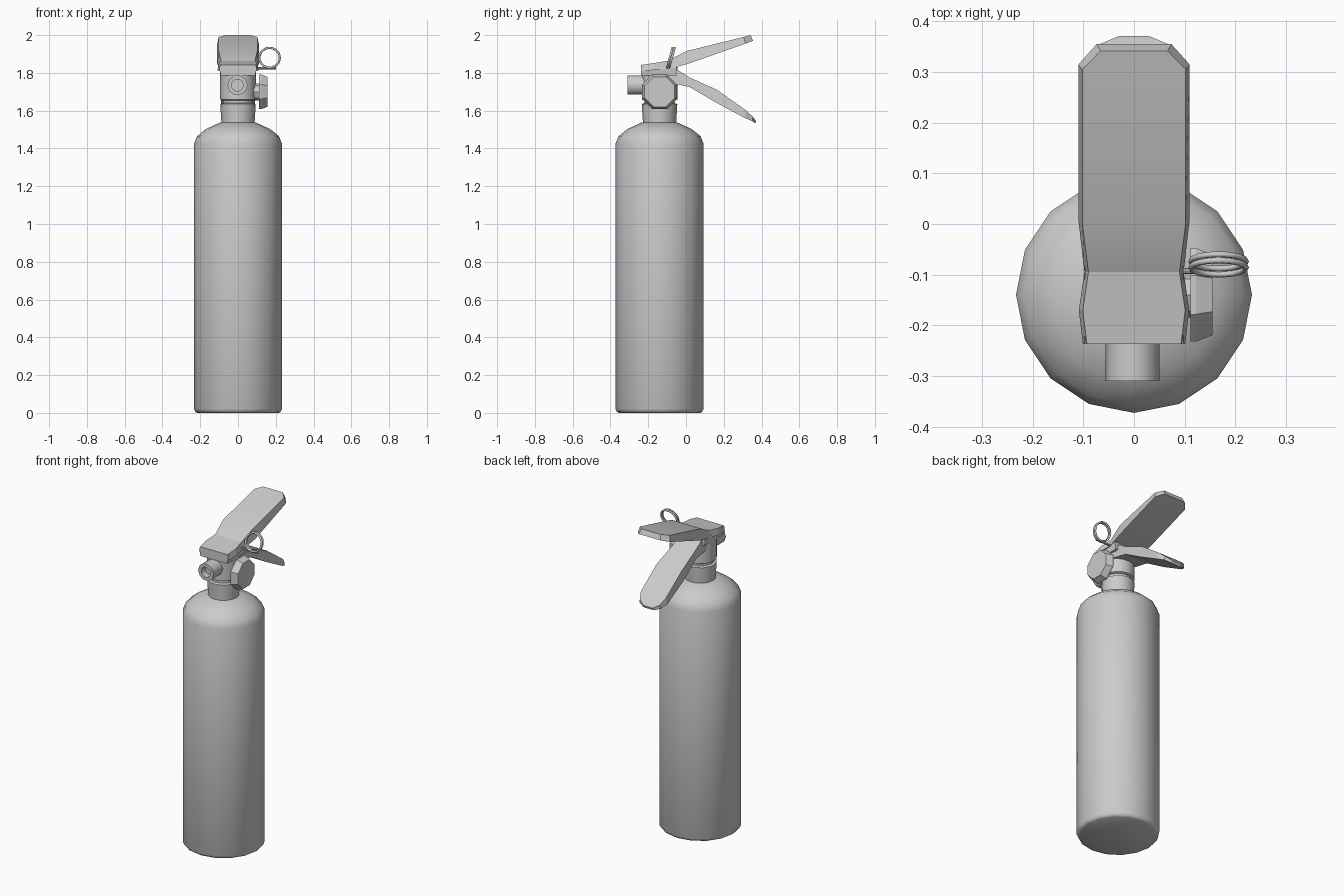
import bpy, bmesh, math
from mathutils import Matrix, Vector

cube = bpy.data.objects.get("Cube")
if cube:
    bpy.data.objects.remove(cube, do_unlink=True)

grey = bpy.data.materials.new("plain grey")
grey.use_nodes = True
COLOUR = (0.6, 0.6, 0.6, 1)
grey.diffuse_color = COLOUR
grey.node_tree.nodes["Principled BSDF"].inputs["Base Color"].default_value = COLOUR

AXIS_Y = -0.14  # the bottle stands forward of the centre


def finish(name, bm, angle=30):
    bmesh.ops.recalc_face_normals(bm, faces=bm.faces)
    mesh = bpy.data.meshes.new(name)
    bm.to_mesh(mesh)
    bm.free()
    obj = bpy.data.objects.new(name, mesh)
    bpy.context.collection.objects.link(obj)
    mesh.materials.append(grey)
    bpy.ops.object.select_all(action='DESELECT')
    obj.select_set(True)
    bpy.context.view_layer.objects.active = obj
    bpy.ops.object.shade_smooth_by_angle(angle=math.radians(angle))
    return obj


def loft(bm, rings):
    """Join closed rings of points and cap both ends."""
    rows = [[bm.verts.new(p) for p in ring] for ring in rings]
    n = len(rows[0])
    for a, b in zip(rows, rows[1:]):
        for i in range(n):
            j = (i + 1) % n
            bm.faces.new((a[i], a[j], b[j], b[i]))
    bm.faces.new(rows[0])
    bm.faces.new(rows[-1])


def turned(name, profile, sides, place, angle=30, spin=0):
    """Turn (radius, height) pairs round the local z axis."""
    bm = bmesh.new()
    turns = [math.tau * (i + spin) / sides for i in range(sides)]
    loft(bm, [[place @ Vector((r * math.cos(t), r * math.sin(t), h)) for t in turns]
              for r, h in profile])
    return finish(name, bm, angle)


def lever(name, stations, flare):
    """Solid lever from (y, top, bottom y, bottom, half width) stations."""
    bm = bmesh.new()
    loft(bm, [[(-w - flare, yb, zb), (-w, y, z), (w, y, z), (w + flare, yb, zb)]
              for y, z, yb, zb, w in stations])
    return finish(name, bm, 15)


# Bottle and neck
upright = Matrix.Translation((0, AXIS_Y, 0))
turned("bottle", [(0.215, 0), (0.226, 0.006), (0.233, 0.02), (0.233, 1.425),
                  (0.217, 1.465), (0.17, 1.503), (0.095, 1.537)], 16, upright, 40)
turned("neck", [(0.087, 1.52), (0.094, 1.635), (0.08, 1.64)], 16, upright)
turned("neck_ring", [(0.08, 1.63), (0.08, 1.665)], 16, upright)
turned("valve_body", [(0.085, 1.655), (0.094, 1.66), (0.094, 1.83)], 16, upright)

# Block that carries both levers
bm = bmesh.new()
loft(bm, [[(-w, -0.237, z), (w, -0.237, z), (w, -0.05, z), (-w, -0.05, z)]
          for z, w in ((1.785, 0.092), (1.835, 0.098))])
finish("lever_block", bm)

# Hollow outlet at the front
forward = Matrix.Translation((-0.003, 0, 1.735)) @ Matrix.Rotation(math.pi / 2, 4, 'X')
turned("outlet", [(0.053, 0.2), (0.053, 0.31), (0.032, 0.31), (0.032, 0.27)], 10, forward, 40)

# Pressure gauge on the left side
sideways = Matrix.Translation((0, AXIS_Y, 1.7)) @ Matrix.Rotation(math.pi / 2, 4, 'Y')
turned("gauge_stem", [(0.045, 0.07), (0.045, 0.12)], 8, sideways)
turned("gauge", [(0.1, 0.112), (0.1, 0.122), (0.086, 0.155)], 8, sideways, 20, spin=0.5)

# Levers
lever("upper_lever", [(-0.237, 1.842, -0.237, 1.81, 0.093),
                      (-0.17, 1.852, -0.17, 1.815, 0.101),
                      (-0.095, 1.864, -0.095, 1.82, 0.09),
                      (0.0, 1.915, 0.01, 1.848, 0.102),
                      (0.305, 1.99, 0.315, 1.955, 0.102),
                      (0.342, 2.0, 0.355, 1.97, 0.066)], 0.008)
lever("lower_lever", [(-0.1, 1.825, -0.1, 1.75, 0.075),
                      (-0.05, 1.82, -0.05, 1.74, 0.075),
                      (0.02, 1.775, 0.02, 1.725, 0.075),
                      (0.165, 1.71, 0.155, 1.645, 0.085),
                      (0.32, 1.6, 0.31, 1.562, 0.085),
                      (0.355, 1.567, 0.35, 1.545, 0.068),
                      (0.371, 1.545, 0.366, 1.532, 0.03)], 0.005)

# Safety pin and its split ring
pin_place = Matrix.Translation((0, -0.093, 1.825)) @ Matrix.Rotation(math.pi / 2, 4, 'Y')
turned("safety_pin", [(0.006, 0.07), (0.006, 0.2)], 8, pin_place)
for label, shift in (("front", -0.006), ("back", 0.006)):
    place = (Matrix.Translation((0.167, -0.08 + shift, 1.88))
             @ Matrix.Rotation(math.radians(75), 4, 'X'))
    bm = bmesh.new()
    steps = 24
    rows = []
    for i in range(steps):
        t = math.tau * i / steps
        row = []
        for k in range(6):
            a = math.tau * k / 6
            r = 0.054 + 0.006 * math.cos(a)
            p = place @ Vector((r * math.cos(t), r * math.sin(t), 0.006 * math.sin(a)))
            row.append(bm.verts.new(p))
        rows.append(row)
    for i in range(steps):
        a, b = rows[i], rows[(i + 1) % steps]
        for k in range(6):
            m = (k + 1) % 6
            bm.faces.new((a[k], a[m], b[m], b[k]))
    finish("ring_" + label, bm, 70)
